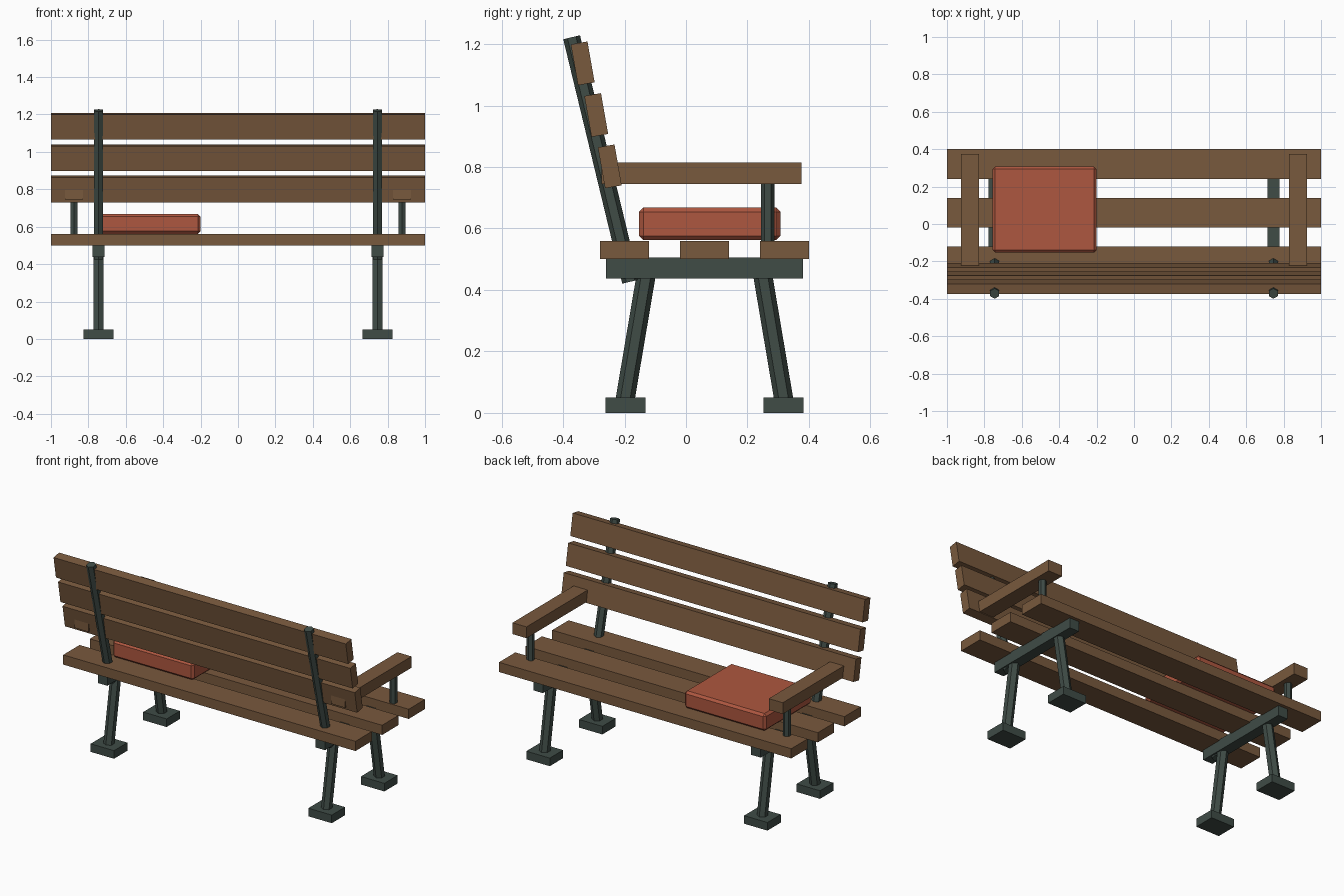
import bpy, math
from mathutils import Vector

if "Cube" in bpy.data.objects:
    bpy.data.objects.remove(bpy.data.objects["Cube"])


def material(name, rgb):
    m = bpy.data.materials.new(name)
    m.diffuse_color = (*rgb, 1)
    m.use_nodes = True
    m.node_tree.nodes["Principled BSDF"].inputs["Base Color"].default_value = m.diffuse_color
    return m


WOOD = material("brown wood", (0.19, 0.10, 0.047))
IRON = material("dark green iron", (0.05, 0.072, 0.062))
FABRIC = material("red fabric", (0.42, 0.095, 0.05))


def box(name, center, size, mat, tilt=0.0):
    bpy.ops.mesh.primitive_cube_add(size=1, location=center)
    ob = bpy.context.object
    ob.name = name
    ob.scale = size
    bpy.ops.object.transform_apply(location=False, rotation=False, scale=True)
    ob.rotation_euler.x = tilt
    ob.data.materials.append(mat)
    return ob


def rod(name, x, a, b, radius):
    """Six-sided rod between two (y, z) points in the plane at x."""
    p, q = Vector((x, *a)), Vector((x, *b))
    d = q - p
    bpy.ops.mesh.primitive_cylinder_add(
        vertices=6, radius=radius, depth=d.length, location=(p + q) / 2,
        rotation=(math.atan2(-d.y, d.z), 0, 0))
    ob = bpy.context.object
    ob.name = name
    ob.data.materials.append(IRON)
    return ob


# Seat planks
for y in (-0.20, 0.06, 0.32):
    box("seat_plank", (0, y, 0.53), (2, 0.16, 0.06), WOOD)

# Tilted backrest planks
for y, z in ((-0.248, 0.802), (-0.292, 0.969), (-0.336, 1.137)):
    box("back_plank", (0, y, z), (2, 0.055, 0.135), WOOD, math.radians(10))

for side in (-1, 1):
    # Iron frame: beam, backrest post, splayed legs and feet
    x = side * 0.745
    box("seat_beam", (x, 0.06, 0.472), (0.065, 0.64, 0.068), IRON)
    rod("back_post", x, (-0.18, 0.427), (-0.372, 1.222), 0.028)
    for end in (-1, 1):
        rod("leg", x, (0.06 + end * 0.262, 0.02), (0.06 + end * 0.186, 0.47), 0.031)
        box("foot", (x, 0.06 + end * 0.257, 0.025), (0.16, 0.13, 0.05), IRON)
    # Armrest on its support
    x = side * 0.877
    box("armrest", (x, 0.05, 0.78), (0.096, 0.65, 0.07), WOOD)
    rod("armrest_support", x, (0.266, 0.54), (0.266, 0.76), 0.0225)

# Seat cushion with chamfered edges
cushion = box("cushion", (-0.478, 0.077, 0.615), (0.556, 0.46, 0.106), FABRIC)
bevel = cushion.modifiers.new("chamfer", 'BEVEL')
bevel.width = 0.014
bevel.segments = 1
